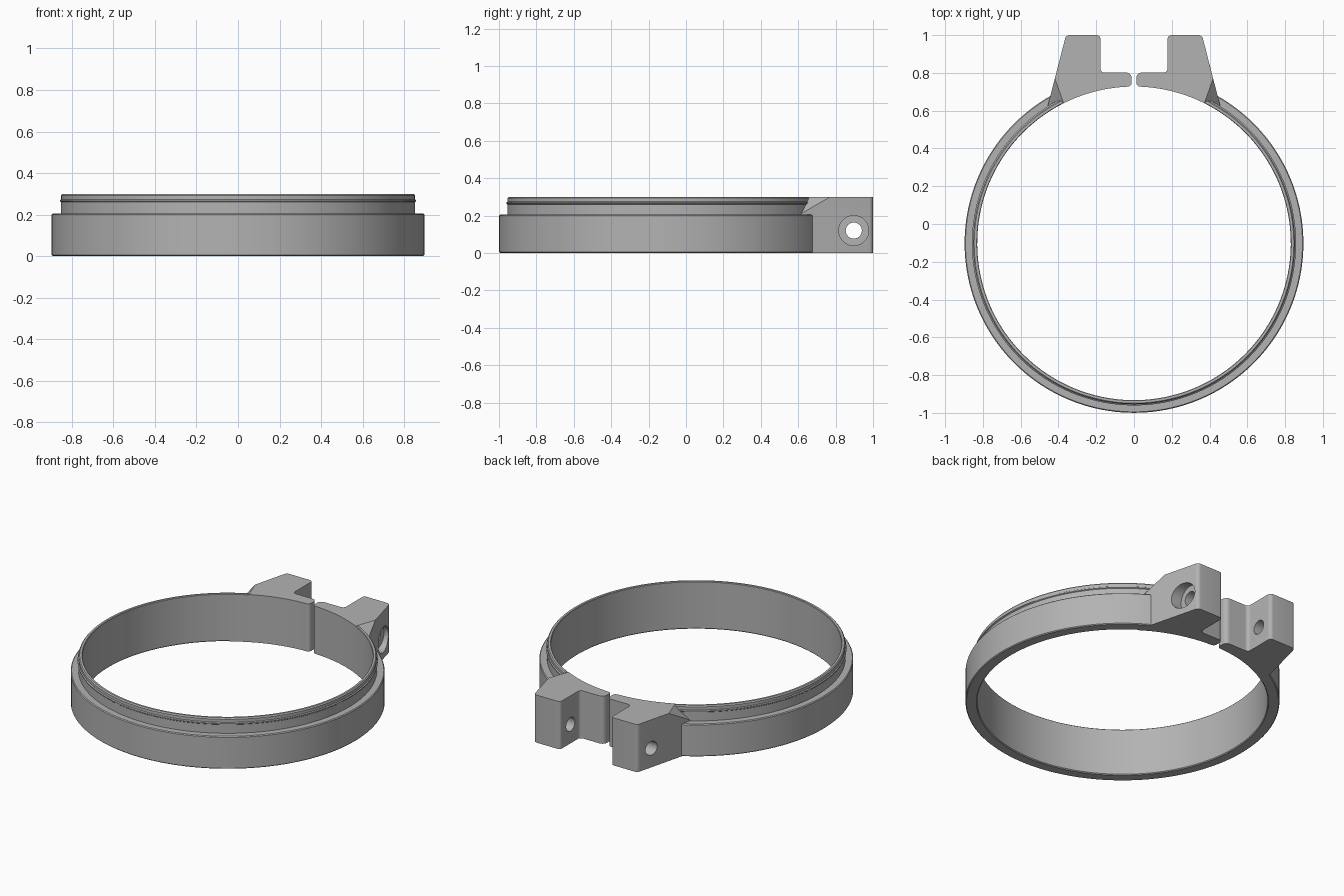
import bpy, bmesh, math
from mathutils import Vector

cube = bpy.data.objects.get("Cube")
if cube:
    bpy.data.objects.remove(cube, do_unlink=True)

CY = -0.1025      # ring centre on y
R_IN = 0.83       # bore radius
HEIGHT = 0.30

grey = bpy.data.materials.new("satin_grey")
grey.use_nodes = True
GREY = (0.45, 0.45, 0.45, 1)
grey.diffuse_color = GREY
grey.node_tree.nodes["Principled BSDF"].inputs["Base Color"].default_value = GREY


def make_object(name, bm):
    bmesh.ops.recalc_face_normals(bm, faces=bm.faces)
    mesh = bpy.data.meshes.new(name)
    bm.to_mesh(mesh)
    bm.free()
    mesh.materials.append(grey)
    obj = bpy.data.objects.new(name, mesh)
    bpy.context.collection.objects.link(obj)
    return obj


def activate(obj):
    bpy.ops.object.select_all(action='DESELECT')
    obj.select_set(True)
    bpy.context.view_layer.objects.active = obj


def polar(r, angle):
    # angle measured from the back (+y) towards +x
    return Vector((r * math.sin(angle), CY + r * math.cos(angle)))


def fillet(prev, corner, nxt, radius, steps=6):
    # exact circular arc as a rational quadratic curve
    a, b = (prev - corner).normalized(), (nxt - corner).normalized()
    half = a.angle(b) / 2
    t = radius / math.tan(half)
    p, q, w = corner + a * t, corner + b * t, math.sin(half)
    arc = []
    for i in range(steps + 1):
        u = i / steps
        k = (1 - u) ** 2, 2 * u * (1 - u) * w, u * u
        arc.append((p * k[0] + corner * k[1] + q * k[2]) / sum(k))
    return arc


# Open ring: stepped profile swept around the bore
profile = [(R_IN + .005, 0), (.892, 0), (.897, .005), (.897, .2), (.892, .205),
           (.853, .205), (.853, .26), (.858, .264), (.858, .27), (.852, .274),
           (.852, .293), (.846, HEIGHT), (R_IN + .003, HEIGHT),
           (R_IN, HEIGHT - .003), (R_IN, .005)]
SEGMENTS = 144
start = math.radians(27)
bm = bmesh.new()
rows = []
for i in range(SEGMENTS + 1):
    angle = start + (2 * math.pi - 2 * start) * i / SEGMENTS
    rows.append([bm.verts.new((*polar(r, angle), z)) for r, z in profile])
count = len(profile)
for a, b in zip(rows, rows[1:]):
    for j in range(count):
        k = (j + 1) % count
        bm.faces.new((a[j], a[k], b[k], b[j]))
bm.faces.new(rows[0])
bm.faces.new(rows[-1])
ring = make_object("clamp_ring", bm)


# Clamping lug with a thin tab reaching the gap
def make_lug(name, side):
    corners = [((.012, .728), .022), ((.012, .802), .03), ((.178, .802), .022),
               ((.178, 1), .02), ((.36, 1), .025), ((.441, .685), 0)]
    pts = [Vector(c) for c, r in corners]
    a0, a1 = math.asin(.04 / R_IN), math.asin(.468 / R_IN)
    bore = [polar(R_IN, a1 + (a0 - a1) * i / 24) for i in range(25)]
    outline = []
    for i, (c, r) in enumerate(corners):
        prev = pts[i - 1] if i else bore[-1]
        outline += fillet(prev, pts[i], pts[i + 1], r) if r else [pts[i]]
    outline += bore
    bm = bmesh.new()
    base = bm.faces.new([bm.verts.new((p.x, p.y, 0)) for p in outline])
    res = bmesh.ops.extrude_face_region(bm, geom=[base])
    top = [v for v in res["geom"] if isinstance(v, bmesh.types.BMVert)]
    bmesh.ops.translate(bm, verts=top, vec=(0, 0, HEIGHT))
    # sloped cut where the lug meets the ring
    cut = bmesh.ops.bisect_plane(bm, geom=bm.verts[:] + bm.edges[:] + bm.faces[:],
                                 plane_co=(.41, .745, HEIGHT),
                                 plane_no=(.942, -.336, 1), clear_outer=True)
    edges = [e for e in cut["geom_cut"] if isinstance(e, bmesh.types.BMEdge)]
    bmesh.ops.holes_fill(bm, edges=edges, sides=0)
    for v in bm.verts:
        v.co.x *= side
    return make_object(name, bm)


def drill(obj, radius, x0, x1):
    # straight bore along x
    bpy.ops.mesh.primitive_cylinder_add(
        vertices=40, radius=radius, depth=x1 - x0,
        location=((x0 + x1) / 2, .897, .12), rotation=(0, math.pi / 2, 0))
    cutter = bpy.context.object
    cutter.name = "bore_cutter"
    cutter.hide_render = True
    activate(obj)
    mod = obj.modifiers.new("bore", 'BOOLEAN')
    mod.operation = 'DIFFERENCE'
    mod.solver = 'EXACT'
    mod.object = cutter
    bpy.ops.object.modifier_apply(modifier=mod.name)
    bpy.data.objects.remove(cutter, do_unlink=True)


left_lug = make_lug("left_lug", 1)
right_lug = make_lug("right_lug", -1)
drill(left_lug, .043, .1, .6)
drill(left_lug, .08, .335, .6)      # counterbore for the screw head
drill(right_lug, .043, -.6, -.1)

for obj in (ring, left_lug, right_lug):
    activate(obj)
    bpy.ops.object.shade_smooth_by_angle(angle=math.radians(25))
